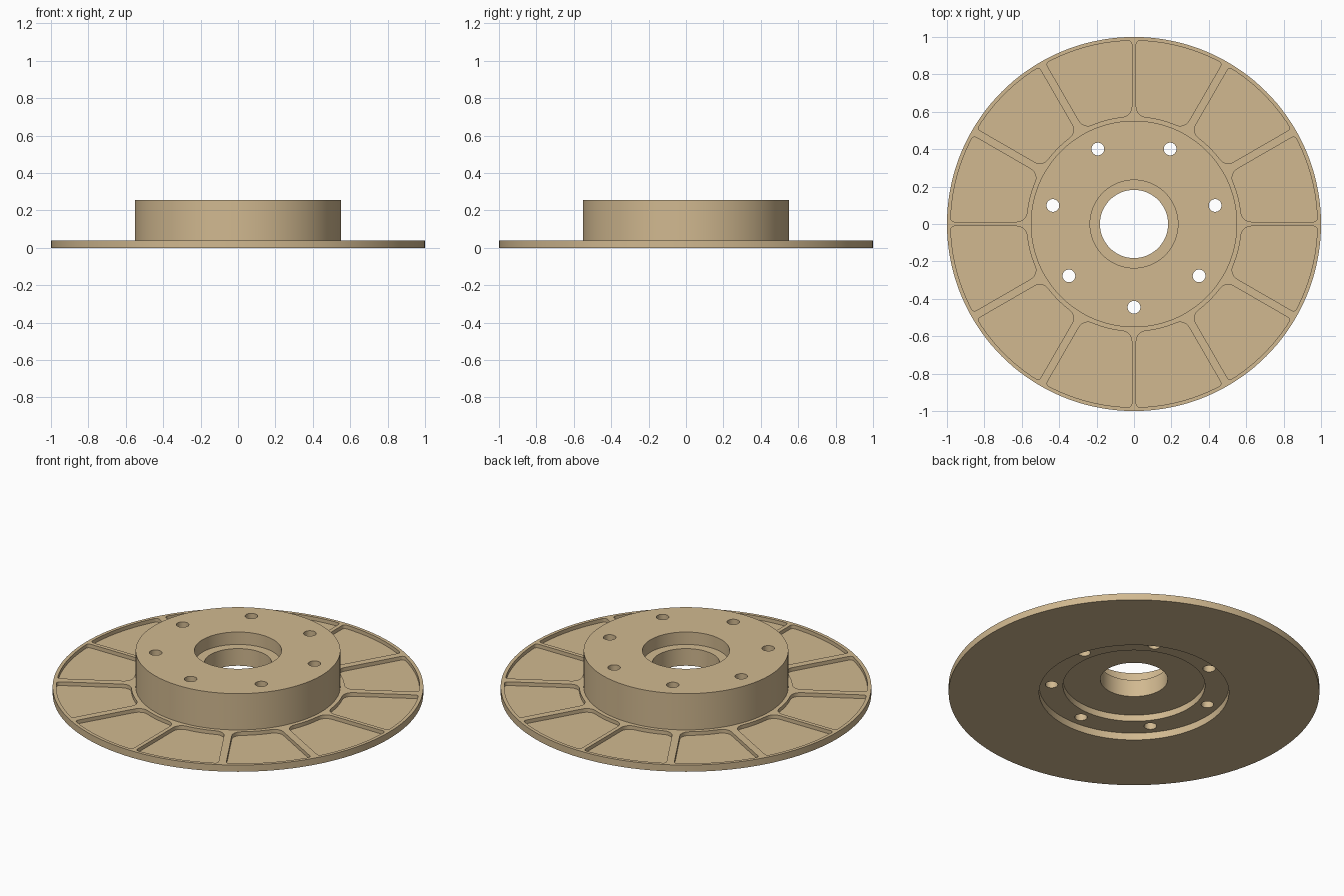
import bpy, bmesh, math
from mathutils import Vector, Matrix

if "Cube" in bpy.data.objects:
    bpy.data.objects.remove(bpy.data.objects["Cube"])

SEG = 144
tan = bpy.data.materials.new("tan metal")
tan.diffuse_color = (0.64, 0.485, 0.28, 1)
tan.use_nodes = True
tan.node_tree.nodes["Principled BSDF"].inputs["Base Color"].default_value = tan.diffuse_color


def make_object(name, bm):
    bmesh.ops.recalc_face_normals(bm, faces=bm.faces)
    mesh = bpy.data.meshes.new(name)
    bm.to_mesh(mesh)
    bm.free()
    obj = bpy.data.objects.new(name, mesh)
    bpy.context.collection.objects.link(obj)
    mesh.materials.append(tan)
    return obj


def lathe(name, profile):
    """Revolve a closed (radius, z) profile about z."""
    bm = bmesh.new()
    rings = [[bm.verts.new((r * math.cos(t), r * math.sin(t), z)) for r, z in profile]
             for t in (2 * math.pi * i / SEG for i in range(SEG))]
    n = len(profile)
    for i in range(SEG):
        a, b = rings[i], rings[(i + 1) % SEG]
        for j in range(n):
            k = (j + 1) % n
            bm.faces.new((a[j], b[j], b[k], a[k]))
    return make_object(name, bm)


def prism(bm, outline, z0, z1):
    """Add an extruded outline to the mesh."""
    face = bm.faces.new([bm.verts.new((p.x, p.y, z0)) for p in outline])
    top = bmesh.ops.extrude_face_region(bm, geom=[face])["geom"]
    bmesh.ops.translate(bm, vec=(0, 0, z1 - z0),
                        verts=[v for v in top if isinstance(v, bmesh.types.BMVert)])


def corner(radius, fillet, half_rib, outer):
    """Fillet between a rib side (parallel to +x) and a circle about the origin."""
    d = radius - fillet if outer else radius + fillet
    y = half_rib + fillet
    c = Vector((math.sqrt(d * d - y * y), y))
    start = -math.pi / 2
    end = math.atan2(c.y, c.x)
    if not outer:
        end -= math.pi
    return [c + fillet * Vector((math.cos(start + (end - start) * i / 6),
                                 math.sin(start + (end - start) * i / 6))) for i in range(7)]


def pocket(index, inner=0.575, outer=0.98):
    """Outline of the pocket between two neighbouring ribs."""
    step = math.pi / 6
    sides = []
    for k, mirror in ((index, 1), (index + 1, -1)):
        half = 0.012 if k % 3 == 0 else 0.021
        pts = corner(inner, 0.055, half, False)[::-1] + corner(outer, 0.018, half, True)
        rot = Matrix.Rotation(k * step, 2)
        sides.append([rot @ Vector((p.x, p.y * mirror)) for p in pts])
    first, second = sides

    def arc(a, b, radius):
        t0 = math.atan2(a.y, a.x)
        t1 = t0 + (math.atan2(b.y, b.x) - t0 + math.pi) % (2 * math.pi) - math.pi
        return [radius * Vector((math.cos(t0 + (t1 - t0) * i / 12),
                                 math.sin(t0 + (t1 - t0) * i / 12))) for i in range(1, 12)]

    return (first + arc(first[-1], second[-1], outer) + second[::-1]
            + arc(second[0], first[0], inner))


# Disc with raised hub, stepped bore and stepped underside recess
disc = lathe("hub_disc", [
    (1.0, 0.0), (1.0, 0.04), (0.552, 0.04), (0.552, 0.256), (0.235, 0.256), (0.235, 0.182),
    (0.182, 0.182), (0.182, 0.08), (0.383, 0.08), (0.383, 0.042), (0.512, 0.042), (0.512, 0.0)])

# Cutter for the twelve pockets and the seven bolt holes
bm = bmesh.new()
for i in range(12):
    prism(bm, pocket(i), 0.018, 0.1)
for i in range(7):
    t = -math.pi / 2 + 2 * math.pi * i / 7
    centre = 0.445 * Vector((math.cos(t), math.sin(t)))
    prism(bm, [centre + 0.034 * Vector((math.cos(a), math.sin(a)))
               for a in (2 * math.pi * j / 32 for j in range(32))], -0.1, 0.4)
cutter = make_object("cutter", bm)
cutter.hide_render = True

cut = disc.modifiers.new("cut", "BOOLEAN")
cut.operation = "DIFFERENCE"
cut.solver = "EXACT"
cut.object = cutter
bpy.context.view_layer.objects.active = disc
bpy.ops.object.select_all(action="DESELECT")
disc.select_set(True)
bpy.ops.object.modifier_apply(modifier="cut")
bpy.data.objects.remove(cutter)
bpy.ops.object.shade_smooth_by_angle(angle=math.radians(30))
